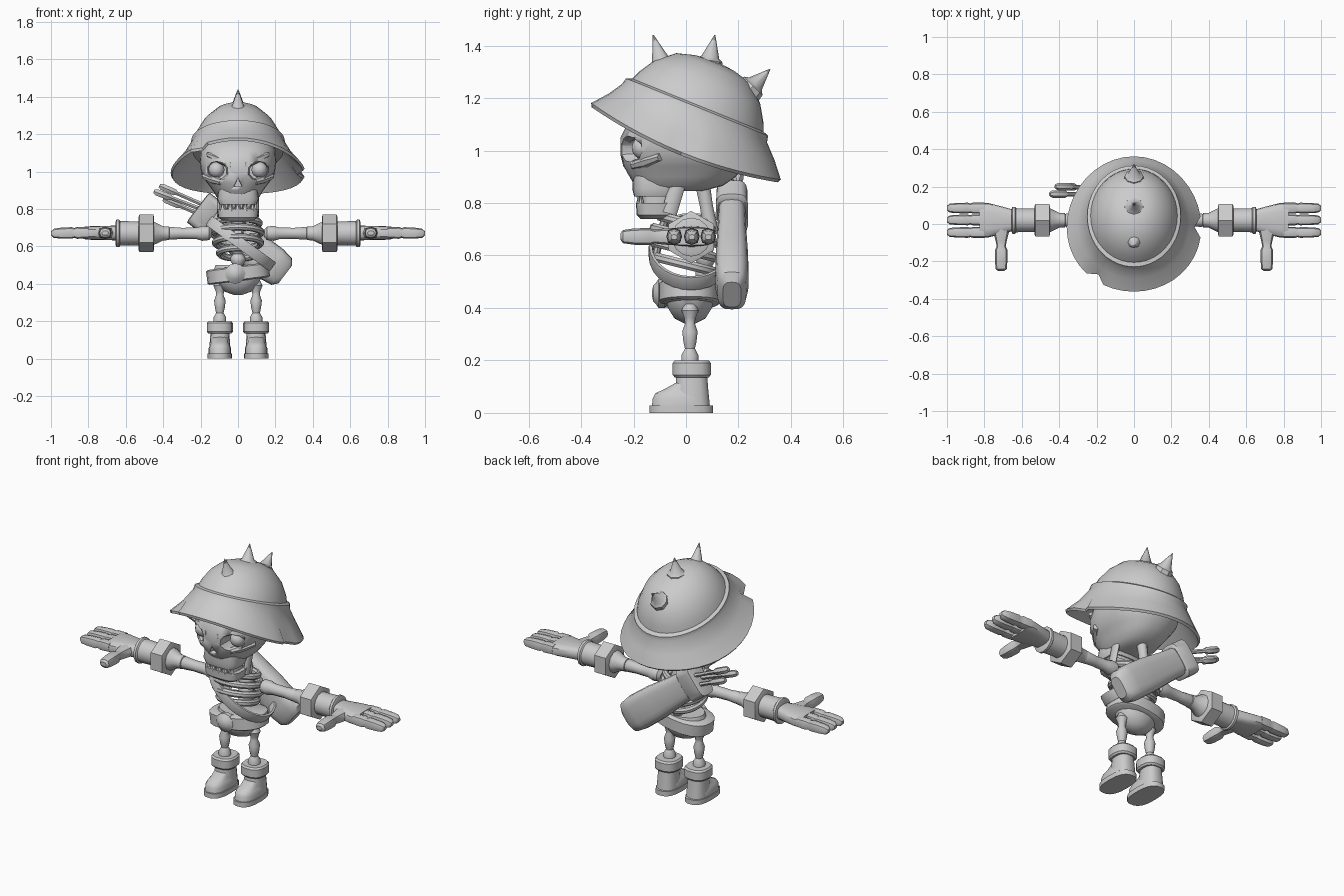
import bpy, bmesh, math
from mathutils import Vector, Matrix

bone = bpy.data.materials.new("plain_grey")
bone.diffuse_color = (0.6, 0.6, 0.6, 1)
X, Y, Z = Vector((1, 0, 0)), Vector((0, 1, 0)), Vector((0, 0, 1))


def loft(name, rings, closed=False, angle=38):
    """Skin a list of point rings."""
    bm = bmesh.new()
    vs = [[bm.verts.new(p) for p in r] for r in rings]
    n = len(vs[0])
    for i in range(len(vs) if closed else len(vs) - 1):
        a, b = vs[i], vs[(i + 1) % len(vs)]
        for j in range(n):
            k = (j + 1) % n
            bm.faces.new((a[j], a[k], b[k], b[j]))
    if not closed:
        bm.faces.new(vs[0][::-1])
        bm.faces.new(vs[-1])
    bmesh.ops.recalc_face_normals(bm, faces=bm.faces)
    me = bpy.data.meshes.new(name)
    bm.to_mesh(me)
    bm.free()
    ob = bpy.data.objects.new(name, me)
    bpy.context.collection.objects.link(ob)
    me.materials.append(bone)
    bpy.ops.object.select_all(action='DESELECT')
    ob.select_set(True)
    bpy.context.view_layer.objects.active = ob
    bpy.ops.object.shade_smooth_by_angle(angle=math.radians(angle))
    return ob


def oval(a, b, n, p=2.0, turn=0.0):
    """Superellipse outline."""
    f = lambda v: math.copysign(abs(v) ** (2 / p), v)
    angs = [2 * math.pi * i / n + turn for i in range(n)]
    return [(a * f(math.cos(t)), b * f(math.sin(t))) for t in angs]


def tube(name, origin, axis, side, stations, n=12, p=2.0, turn=0.0, angle=38):
    """Stations: (distance, half width, half depth, depth offset)."""
    o, axis = Vector(origin), Vector(axis).normalized()
    side = Vector(side).normalized()
    up = axis.cross(side)
    rings = []
    for s in stations:
        t, a = s[0], s[1]
        b = s[2] if len(s) > 2 else a
        off = s[3] if len(s) > 3 else 0
        rings.append([o + axis * t + side * u + up * (v + off) for u, v in oval(a, b, n, p, turn)])
    return loft(name, rings, angle=angle)


def hoop(name, centre, rx, ry, half_t, half_h, rot, p=2.0, n=28, m=8):
    """Closed oval band around the torso."""
    c = Vector(centre)
    rings = []
    for i in range(n):
        t = 2 * math.pi * i / n
        rings.append([c + rot @ Vector(((rx + s) * math.cos(t), (ry + s) * math.sin(t), h))
                      for s, h in oval(half_t, half_h, m, p, math.pi / m)])
    return loft(name, rings, closed=True)


def ball(name, c, r, n=14):
    return tube(name, c, Z, X, [(-r * math.cos(math.pi * i / 8), max(r * math.sin(math.pi * i / 8), r * .02))
                                for i in range(9)], n=n, angle=60)


# helmet: dome, band and sagging brim with two nicks, tilted backwards
tilt = Matrix.Rotation(math.radians(-22), 3, 'X')
profile = [(.325, .01, .01), (.318, .07, .08), (.298, .125, .15), (.24, .185, .218), (.18, .22, .255),
           (.145, .232, .27), (.137, .25, .292), (.112, .252, .298), (.06, .30, .34), (0, .36, .39),
           (-.014, .352, .382), (.04, .29, .33), (.075, .24, .28)]
rings = []
for k, (h, rx, ry) in enumerate(profile):
    ring = []
    for i, (u, v) in enumerate(oval(rx, ry, 40)):
        sag = -.045 * (u / .36) ** 2 if 8 <= k <= 11 else 0
        nick = .9 if k in (9, 10) and i in (0, 26) else 1
        shift = -.01 if k < 8 else 0
        ring.append(Vector((0, 0, 1.035)) + tilt @ Vector((u * nick, v * nick + shift, h + sag)))
    rings.append(ring)
loft("helmet", rings)
for base, tip in (((0, -.085, 1.305), (0, -.125, 1.44)), ((0, .085, 1.315), (0, .11, 1.44)),
                  ((0, .235, 1.225), (0, .32, 1.31))):
    d = Vector(tip) - Vector(base)
    tube("helmet_spike", base, d, X, [(0, .055), (.03, .05), (.042, .034), (d.length, .002)], n=8)

# skull: (height, half width, front, back)
skull = tube("skull", (0, 0, 0), Z, X,
             [(z, rx, (b - f) / 2, (b + f) / 2) for z, rx, f, b in (
                 (.845, .08, -.17, .06), (.865, .115, -.195, .14), (.90, .135, -.215, .19), (.94, .165, -.24, .225),
                 (.985, .195, -.25, .25), (1.05, .205, -.25, .26), (1.12, .20, -.215, .25), (1.2, .15, -.1, .2))],
             n=28, p=2.4, angle=50)
cutters = []
for s in (-1, 1):
    cutters.append(tube("socket_cutter", (s * .11, -.30, 1.005), Y, (1, 0, s * .35),
                        [(0, .062, .055), (.17, .052, .045)], n=10))
    ball("eye", (s * .115, -.165, 1.01), .043)
    tube("brow", (s * .03, -.235, 1.035), (s * .14, .075, .06), Z, [(0, .02, .02), (.08, .022, .024), (.16, .012, .015)], n=6)
    tube("cheekbone", (s * .09, -.2, .945), (s * .09, .1, .03), Z, [(0, .018), (.07, .026), (.14, .016)], n=8)
cutters.append(tube("nose_cutter", (0, -.30, .935), Y, Z, [(0, .035, .03), (.1, .03, .025)], n=3))
for c in cutters:
    c.hide_render = True
    c.hide_set(True)
    mod = skull.modifiers.new("hole", 'BOOLEAN')
    mod.object, mod.operation, mod.solver = c, 'DIFFERENCE', 'EXACT'

# jaws and pointed teeth
tube("upper_jaw", (0, -.12, .825), Z, X, [(0, .1, .078), (.03, .112, .085), (.1, .1, .08)], n=20, p=3.5)
tube("mouth_core", (0, -.11, .77), Z, X, [(0, .09, .062), (.08, .09, .062)], n=16, p=3.5)
tube("lower_jaw", (0, -.113, .74), Z, X, [(0, .085, .06), (.015, .105, .075), (.06, .112, .078)], n=20, p=3.5)
for i in range(5):
    x = -.08 + .04 * i
    y = -.18 + .01 * (abs(x) > .07)
    tube("lower_tooth", (x, y, .79), Z, X, [(0, .018, .012), (.045, .002)], n=5)
    if i < 4:
        tube("upper_tooth", (x + .02, y, .84), -Z, X, [(0, .017, .012), (.05, .002)], n=5)
for s in (-1, 1):
    tube("jaw_hinge", (s * .098, -.065, .76), (0, .3, 1), X, [(0, .014, .03), (.13, .014, .03)], n=8)

# neck and spine with knobbly vertebrae
tube("neck", (0, .095, .69), (0, -.035, .2), X, [(0, .03), (.1, .026), (.2, .03)], n=10)
tube("spine", (0, .075, .44), Z, X, [(.02 * i, .04 if i % 3 else .026) for i in range(16)], n=10)

# ribs and breastbone
lean = Matrix.Rotation(math.radians(-14), 3, 'X')
for z, rx, ry in ((.725, .115, .10), (.675, .125, .125), (.62, .122, .13), (.565, .10, .115)):
    hoop("rib", (0, .0, z), rx, ry, .018, .019, lean)
tube("breastbone", (0, -.115, .60), (0, .04, .16), X, [(0, .02, .014), (.08, .028, .016), (.16, .035, .016)], n=8)

# pelvis, belt and buckle
tube("pelvis", (0, .015, .34), Z, X, [(0, .02, .02), (.02, .075, .06), (.06, .11, .085), (.12, .135, .1), (.16, .12, .09)], n=18)
tube("belt", (0, .012, .455), (-.13, 0, 1), (1, 0, .13),
     [(-.04, .158, .108), (-.033, .168, .118), (.033, .168, .118), (.04, .158, .108)], n=20, p=2.4)
tube("buckle", (-.015, -.08, .455), -Y, X, [(0, .055), (.025, .055), (.033, .043), (.045, .03), (.05, .008)], n=12)

# chest strap, quiver and arrows
slope = Matrix.Rotation(math.radians(36), 3, 'Y')
hoop("strap", (.015, .02, .615), .205, .155, .008, .03, slope, p=5)
down = Vector((.43, 0, -.33)).normalized()
across = Vector((.33, 0, .43))
quiver_top = (-.215, .175, .81)
tube("quiver_collar", quiver_top, down, across,
     [(0, .08, .045), (.004, .1, .06), (.09, .1, .062), (.10, .085, .055)], n=20, p=4)
tube("quiver_body", quiver_top, down, across,
     [(.09, .08, .052), (.2, .085, .055), (.36, .098, .062), (.50, .10, .064), (.565, .09, .055), (.59, .06, .035)],
     n=20, p=3.2)
for start, tip in (((-.2, .16, .80), (-.45, .16, .895)), ((-.18, .195, .82), (-.42, .2, .925)),
                   ((-.2, .195, .77), (-.40, .2, .855))):
    d = Vector(tip) - Vector(start)
    L = d.length
    tube("arrow", start, d, Y, [(0, .012), (L - .1, .012), (L - .09, .02), (L - .015, .02), (L, .012)], n=6)

# limbs, mirrored left and right
for s in (-1, 1):
    out = X * s
    lx = s * .097
    tube("leg_bone", (lx, .015, .19), Z, X, [(0, .034), (.03, .034), (.055, .02), (.08, .026), (.12, .031),
                                            (.15, .02), (.17, .022), (.2, .034), (.225, .022)], n=10)
    tube("boot_cuff", (lx, .022, .135), Z, X, [(0, .062, .066), (.01, .07, .074), (.055, .07, .074), (.065, .062, .066)], n=14, p=2.6)
    tube("boot_shaft", (lx, .022, .03), Z, X, [(0, .058, .07), (.06, .054, .064), (.11, .05, .06)], n=14, p=2.6)
    tube("boot_foot", (lx, 0, .02), Z, X, [(0, .06, .112, -.02), (.035, .06, .108, -.02), (.055, .052, .098, -.02),
                                           (.068, .045, .078, -.01), (.1, .045, .05, .02)], n=18, p=2.6)
    tube("boot_sole", (lx, -.018, 0), Z, X, [(0, .065, .122), (.028, .065, .122)], n=18, p=2.6)

    arm = (0, .02, .67)
    tube("arm_bone", arm, out, Y, [(.14, .02), (.155, .038), (.19, .042), (.22, .033), (.30, .031), (.36, .036), (.385, .028)], n=10)
    tube("elbow", arm, out, Y, [(.36, .02), (.37, .038), (.40, .04), (.43, .055), (.46, .07)], n=10)
    tube("bracer_cuff", arm, out, Z, [(.448, .085), (.453, .1), (.527, .1), (.533, .085)], n=6)
    tube("bracer", arm, out, Z, [(.52, .064), (.56, .064), (.63, .066), (.636, .074), (.65, .074), (.655, .06)], n=14)
    tube("palm", (0, .02, .672), out, Z, [(.64, .04, .055, 0), (.70, .038, .072), (.78, .037, .092), (.825, .033, .092)], n=16, p=3)
    for y in (.085, .022, -.045):
        tube("finger", (s * .8, y, .674), (s, 0, -.02), Z, [(0, .03, .029), (.06, .032, .03), (.075, .026, .025), (.09, .031, .029),
                                                            (.15, .029, .027), (.185, .024, .024), (.2, .01, .012)], n=8, p=2.6)
    tube("thumb", (s * .71, -.03, .672), -Y, Z, [(0, .034, .045), (.06, .03, .03), (.09, .026, .024), (.11, .033, .034),
                                                 (.17, .031, .033), (.21, .025, .03), (.22, .012, .018)], n=8, p=2.6)
